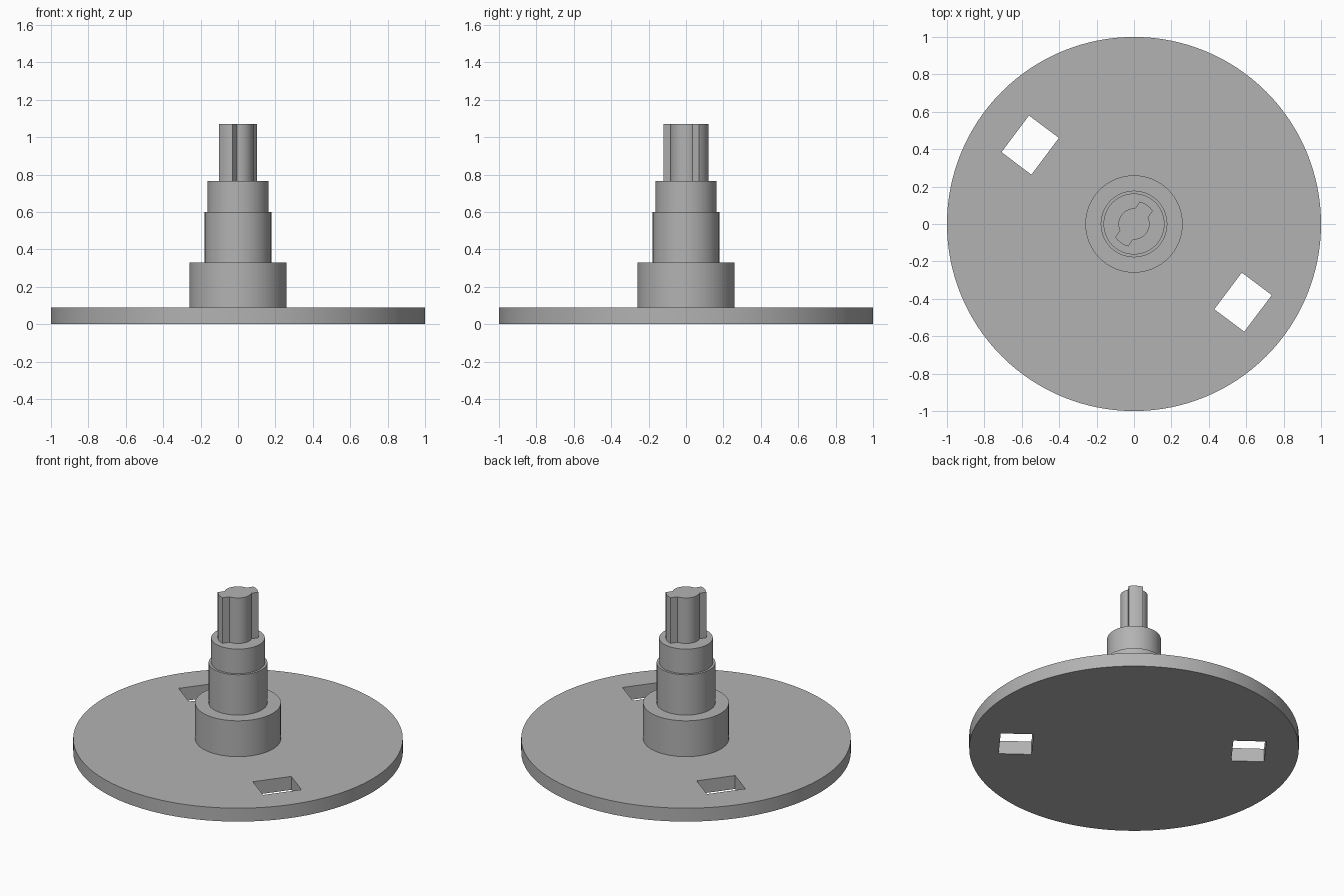
import bpy
import bmesh
import math
from mathutils import Matrix

cube = bpy.data.objects.get("Cube")
if cube:
    bpy.data.objects.remove(cube)

grey = bpy.data.materials.new("plain grey")
grey.use_nodes = True
COLOUR = (0.45, 0.45, 0.45, 1)
grey.diffuse_color = COLOUR
grey.node_tree.nodes["Principled BSDF"].inputs["Base Color"].default_value = COLOUR


def finish(name, bm):
    """Turn a bmesh into a grey object with smooth sides and sharp rims."""
    bmesh.ops.recalc_face_normals(bm, faces=bm.faces)
    mesh = bpy.data.meshes.new(name)
    bm.to_mesh(mesh)
    bm.free()
    mesh.materials.append(grey)
    obj = bpy.data.objects.new(name, mesh)
    bpy.context.collection.objects.link(obj)
    return obj


def smooth(obj):
    bpy.ops.object.select_all(action="DESELECT")
    obj.select_set(True)
    bpy.context.view_layer.objects.active = obj
    bpy.ops.object.shade_smooth_by_angle(angle=math.radians(25))


def prism(name, outline, bottom, top):
    """Extrude a closed outline upwards."""
    bm = bmesh.new()
    face = bm.faces.new([bm.verts.new((x, y, bottom)) for x, y in outline])
    walls = bmesh.ops.extrude_face_region(bm, geom=[face], use_keep_orig=True)
    moved = [v for v in walls["geom"] if isinstance(v, bmesh.types.BMVert)]
    bmesh.ops.translate(bm, verts=moved, vec=(0, 0, top - bottom))
    return finish(name, bm)


def arc(radius, start, end, steps):
    return [(radius * math.cos(start + (end - start) * i / steps),
             radius * math.sin(start + (end - start) * i / steps))
            for i in range(steps + 1)]


def cylinder(name, radius, bottom, top, sides=96):
    return prism(name, arc(radius, 0, math.tau, sides)[:-1], bottom, top)


# Base disc with two slanted rectangular slots
disc = cylinder("base_disc", 1.0, 0, 0.09, 128)
for name, x, y in (("left_slot", 0.583, -0.418), ("right_slot", -0.555, 0.422)):
    bm = bmesh.new()
    place = (Matrix.Translation((x, y, 0.045))
             @ Matrix.Rotation(math.radians(-36.9), 4, "Z")
             @ Matrix.Diagonal((0.2, 0.245, 0.4, 1)))
    bmesh.ops.create_cube(bm, size=1, matrix=place)
    cutter = finish(name + "_cutter", bm)
    cutter.hide_render = True
    cut = disc.modifiers.new(name, "BOOLEAN")
    cut.operation = "DIFFERENCE"
    cut.solver = "EXACT"
    cut.object = cutter
    bpy.context.view_layer.objects.active = disc
    bpy.ops.object.modifier_apply(modifier=cut.name)
    bpy.data.objects.remove(cutter)
smooth(disc)

# Stepped shaft
smooth(cylinder("shaft_collar", 0.26, 0.09, 0.33))
smooth(cylinder("shaft_lower", 0.178, 0.33, 0.6))
smooth(cylinder("shaft_upper", 0.163, 0.6, 0.765))

# Key tip: round core with two opposite wings
CORE, WING, HALF = 0.083, 0.123, 0.043
AXIS = math.radians(55.5)
inner, outer = math.asin(HALF / CORE), math.asin(HALF / WING)
outline = []
for turn in (AXIS, AXIS + math.pi):
    outline += arc(WING, turn - outer, turn + outer, 10)
    outline += arc(CORE, turn + inner, turn + math.pi - inner, 24)
smooth(prism("key_tip", outline, 0.765, 1.07))
